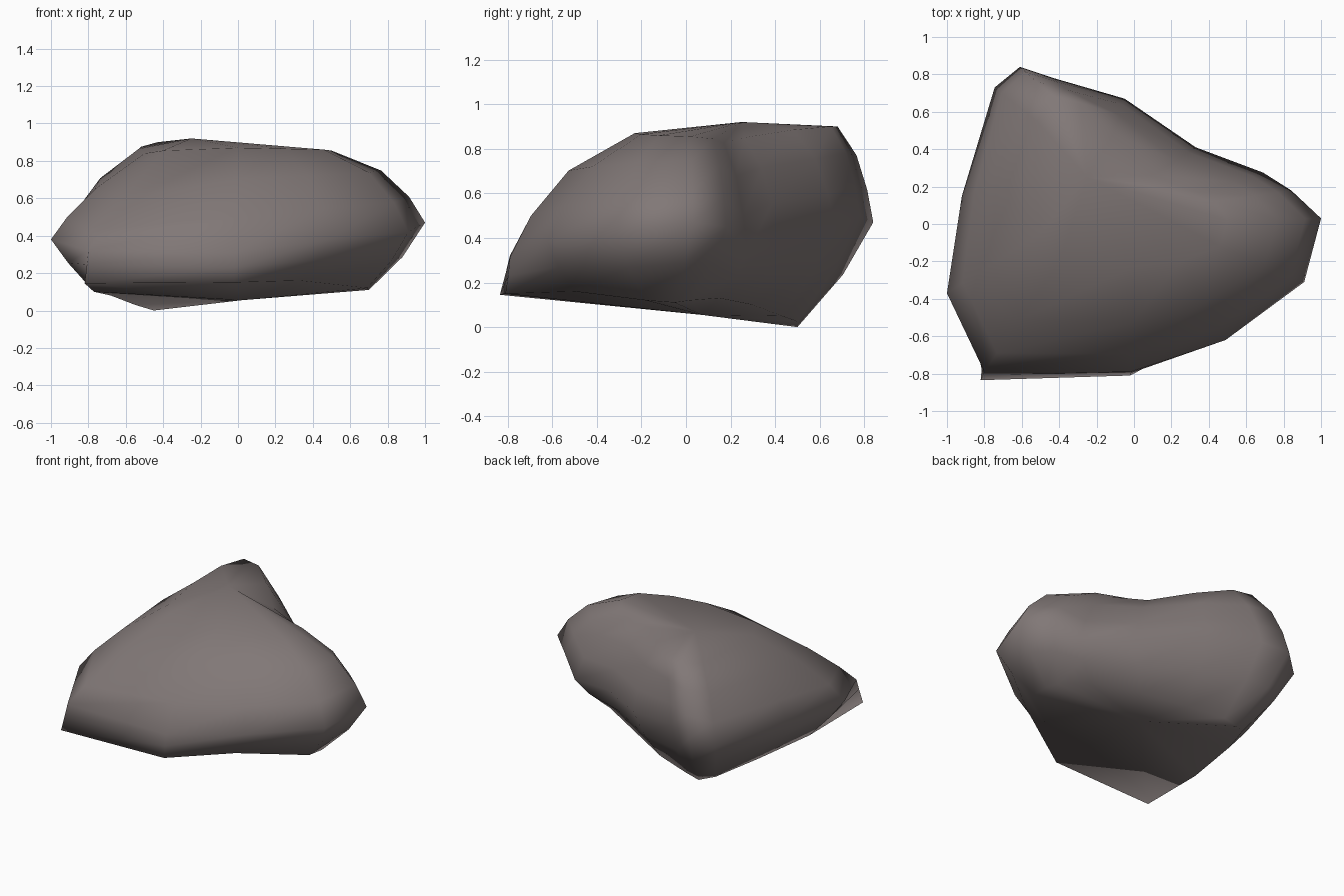
import bpy, bmesh

if "Cube" in bpy.data.objects:
    bpy.data.objects.remove(bpy.data.objects["Cube"])

# Three contour rings, counter-clockwise from the right-hand tip
BASE = [(.70, -.05, .11), (.66, .02, .12), (.5, .15, .13), (.2, .3, .1), (-.1, .43, .05),
        (-.35, .5, .025), (-.45, .5, 0), (-.55, .45, .03), (-.68, .15, .08), (-.77, -.3, .1),
        (-.82, -.835, .145), (-.02, -.81, .15), (.33, -.5, .16), (.69, -.18, .12)]
GIRTH = [(1, .03, .47), (.84, .18, .45), (.69, .275, .33), (.33, .41, .4), (-.05, .67, .45),
         (-.43, .78, .5), (-.61, .84, .47), (-.745, .73, .4), (-.92, .15, .41), (-1, -.37, .38),
         (-.8, -.79, .32), (-.02, -.79, .31), (.49, -.62, .38), (.91, -.31, .42)]
CROWN = [(.5, .02, .855), (.43, .12, .845), (.34, .17, .825), (.1, .26, .85), (-.11, .48, .885),
         (-.29, .65, .9), (-.43, .68, .9), (-.52, .55, .875), (-.53, .25, .865), (-.5, -.05, .84),
         (-.4, -.2, .855), (0, -.23, .87), (.25, -.2, .865), (.46, -.12, .86)]
# Flatter spokes on the left and at the front left corner, fuller ones at the right tip
BULGE = {7: .9, 8: .8, 9: .5, 10: .25, 0: 1.1, 13: 1.1}


def between(lower, upper, flat, rise):
    """Ring between two contours; the gap between flat and rise sets its curvature."""
    ring = []
    for i, (a, b) in enumerate(zip(lower, upper)):
        t = flat + (rise - flat) * BULGE.get(i, 1)
        ring.append((a[0] + (b[0] - a[0]) * flat, a[1] + (b[1] - a[1]) * flat, a[2] + (b[2] - a[2]) * t))
    return ring


# Boulder: loft the rings and close both ends with a fan
bm = bmesh.new()
contours = (BASE, between(BASE, GIRTH, .6, .5), GIRTH, between(GIRTH, CROWN, .17, .34),
            between(GIRTH, CROWN, .47, .7), CROWN)
rings = [[bm.verts.new(p) for p in ring] for ring in contours]
n = len(BASE)
for low, high in zip(rings, rings[1:]):
    for i in range(n):
        j = (i + 1) % n
        bm.faces.new((low[i], low[j], high[j], high[i]))
under = bm.verts.new((.02, .07, .055))
top = bm.verts.new((-.25, .25, .92))
for i in range(n):
    j = (i + 1) % n
    bm.faces.new((under, rings[0][j], rings[0][i]))
    bm.faces.new((top, rings[-1][i], rings[-1][j]))
bmesh.ops.recalc_face_normals(bm, faces=bm.faces)
for f in bm.faces:
    f.smooth = True

mesh = bpy.data.meshes.new("boulder")
bm.to_mesh(mesh)
bm.free()
boulder = bpy.data.objects.new("boulder", mesh)
bpy.context.collection.objects.link(boulder)

# Warm grey stone
stone = bpy.data.materials.new("warm grey stone")
stone.diffuse_color = (.22, .188, .184, 1)
stone.use_nodes = True
stone.node_tree.nodes["Principled BSDF"].inputs["Base Color"].default_value = stone.diffuse_color
mesh.materials.append(stone)
